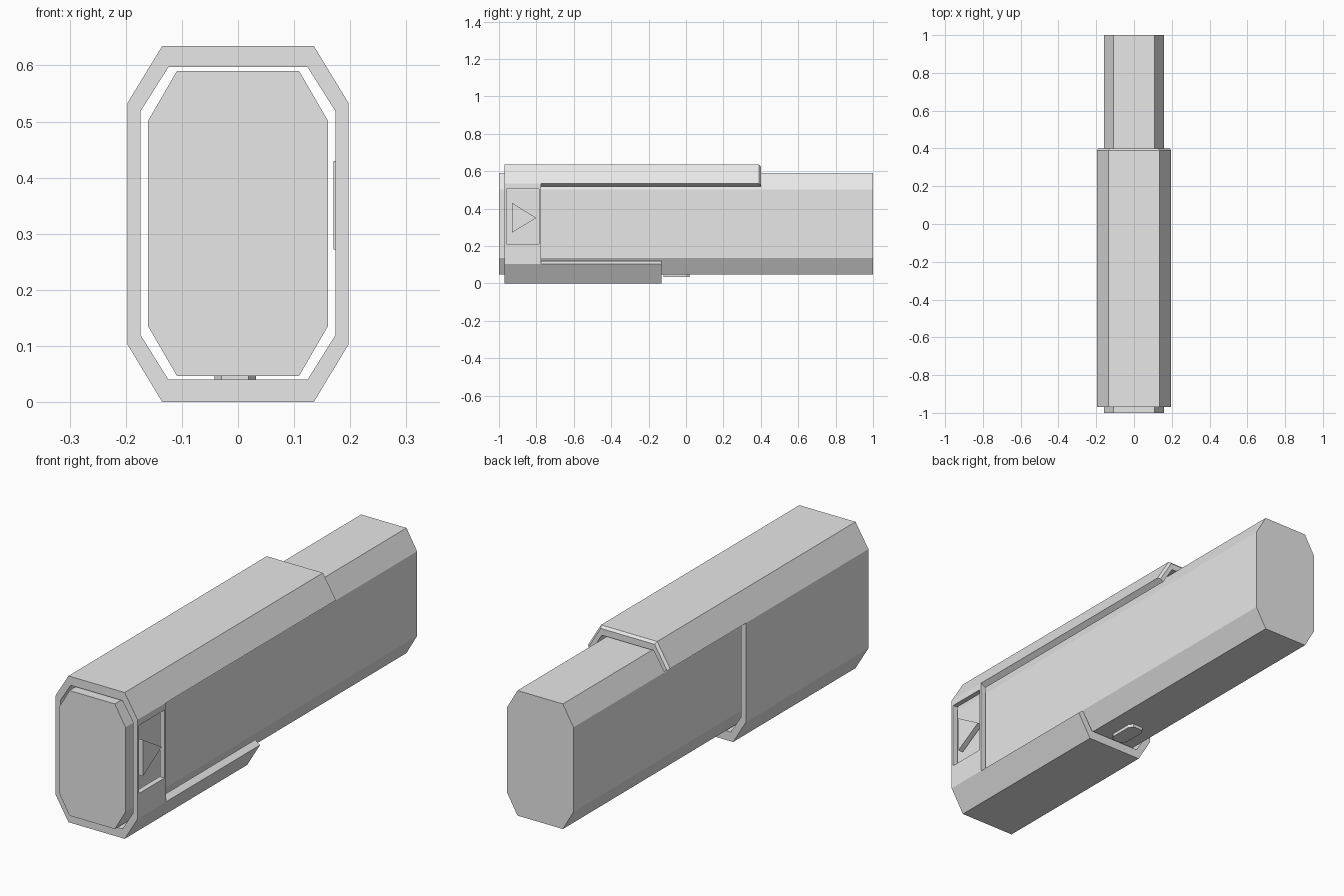
import bpy, bmesh, math

cube = bpy.data.objects.get("Cube")
if cube:
    bpy.data.objects.remove(cube, do_unlink=True)

grey = bpy.data.materials.new("light grey")
grey.use_nodes = True
grey.diffuse_color = (0.8, 0.8, 0.8, 1)
grey.node_tree.nodes["Principled BSDF"].inputs["Base Color"].default_value = (0.8, 0.8, 0.8, 1)


def finish(name, bm):
    bmesh.ops.recalc_face_normals(bm, faces=bm.faces)
    mesh = bpy.data.meshes.new(name)
    bm.to_mesh(mesh)
    bm.free()
    mesh.materials.append(grey)
    obj = bpy.data.objects.new(name, mesh)
    bpy.context.collection.objects.link(obj)
    return obj


def octagon(half, flat, low, low_mid, high_mid, high):
    """Chamfered rectangle, counter-clockwise from the bottom right corner."""
    right = [(flat, low), (half, low_mid), (half, high_mid), (flat, high)]
    return right + [(-x, z) for x, z in reversed(right)]


def prism(name, points, place, start, end):
    """Extrude a 2D outline between two depths; place maps (a, b, depth) to xyz."""
    bm = bmesh.new()
    rings = [[bm.verts.new(place(a, b, d)) for a, b in points] for d in (start, end)]
    n = len(points)
    for ring in rings:
        bm.faces.new(ring)
    for i in range(n):
        j = (i + 1) % n
        bm.faces.new((rings[0][i], rings[0][j], rings[1][j], rings[1][i]))
    return finish(name, bm)


def along_x(y, z, x):
    return (x, y, z)


def along_y(x, z, y):
    return (x, y, z)


def along_z(x, y, z):
    return (x, y, z)


# Inner box
prism("inner_box", octagon(0.16, 0.109, 0.047, 0.135, 0.502, 0.59), along_y, -1, 1)

# Sleeve: eight wall strips, each reaching back to its own station
outer = octagon(0.197, 0.135, 0, 0.103, 0.533, 0.635)
inner = octagon(0.174, 0.124, 0.04, 0.12, 0.518, 0.597)
stations = [-0.97, -0.775, -0.13, 0.4]
reach = [2, 1, 3, 3, 3, 2, 2, 2]  # lower right, right, upper right, top, ...


def filled(side, bay):
    return 0 <= bay < reach[side % 8]


bm = bmesh.new()
grid = [[[bm.verts.new((x, y, z)) for x, z in ring] for ring in (outer, inner)]
        for y in stations]
for side in range(8):
    nxt = (side + 1) % 8
    for bay in range(reach[side]):
        a, b = grid[bay], grid[bay + 1]
        for k in (0, 1):
            bm.faces.new((a[k][side], a[k][nxt], b[k][nxt], b[k][side]))
        for step, g in ((-1, a), (1, b)):
            if not filled(side, bay + step):
                bm.faces.new((g[0][side], g[0][nxt], g[1][nxt], g[1][side]))
        for step, v in ((-1, side), (1, nxt)):
            if not filled(side + step, bay):
                bm.faces.new((a[0][v], b[0][v], b[1][v], a[1][v]))
bmesh.ops.recalc_face_normals(bm, faces=bm.faces)
bmesh.ops.dissolve_limit(bm, angle_limit=math.radians(1), verts=bm.verts, edges=bm.edges)
bm.verts.ensure_lookup_table()

# Small bevel on the outer rim of the rear lip
rim = {grid[-1][0][i] for i in range(2, 6)}
edges = [e for e in bm.edges if all(v in rim for v in e.verts)]
bmesh.ops.bevel(bm, geom=edges, offset=0.01, segments=1, affect='EDGES')
sleeve = finish("sleeve", bm)

# Window cut through the left wall
window = [(-0.96, 0.21), (-0.785, 0.21), (-0.785, 0.505), (-0.96, 0.505)]
cutter = prism("window_cutter", window, along_x, 0.165, 0.25)
cutter.hide_render = True
cut = sleeve.modifiers.new("window", 'BOOLEAN')
cut.object = cutter
cut.operation = 'DIFFERENCE'
cut.solver = 'EXACT'
bpy.context.view_layer.objects.active = sleeve
sleeve.select_set(True)
bpy.ops.object.modifier_apply(modifier=cut.name)
bpy.data.objects.remove(cutter, do_unlink=True)

# Triangular marker in the window
prism("triangle_marker", [(-0.93, 0.272), (-0.80, 0.35), (-0.93, 0.43)], along_x, 0.17, 0.194)

# Catch under the box
catch = octagon(0.037, 0.024, -0.12, -0.1, 0, 0.02)
prism("bottom_catch", [(x - 0.005, y) for x, y in catch], along_z, 0.033, 0.05)
